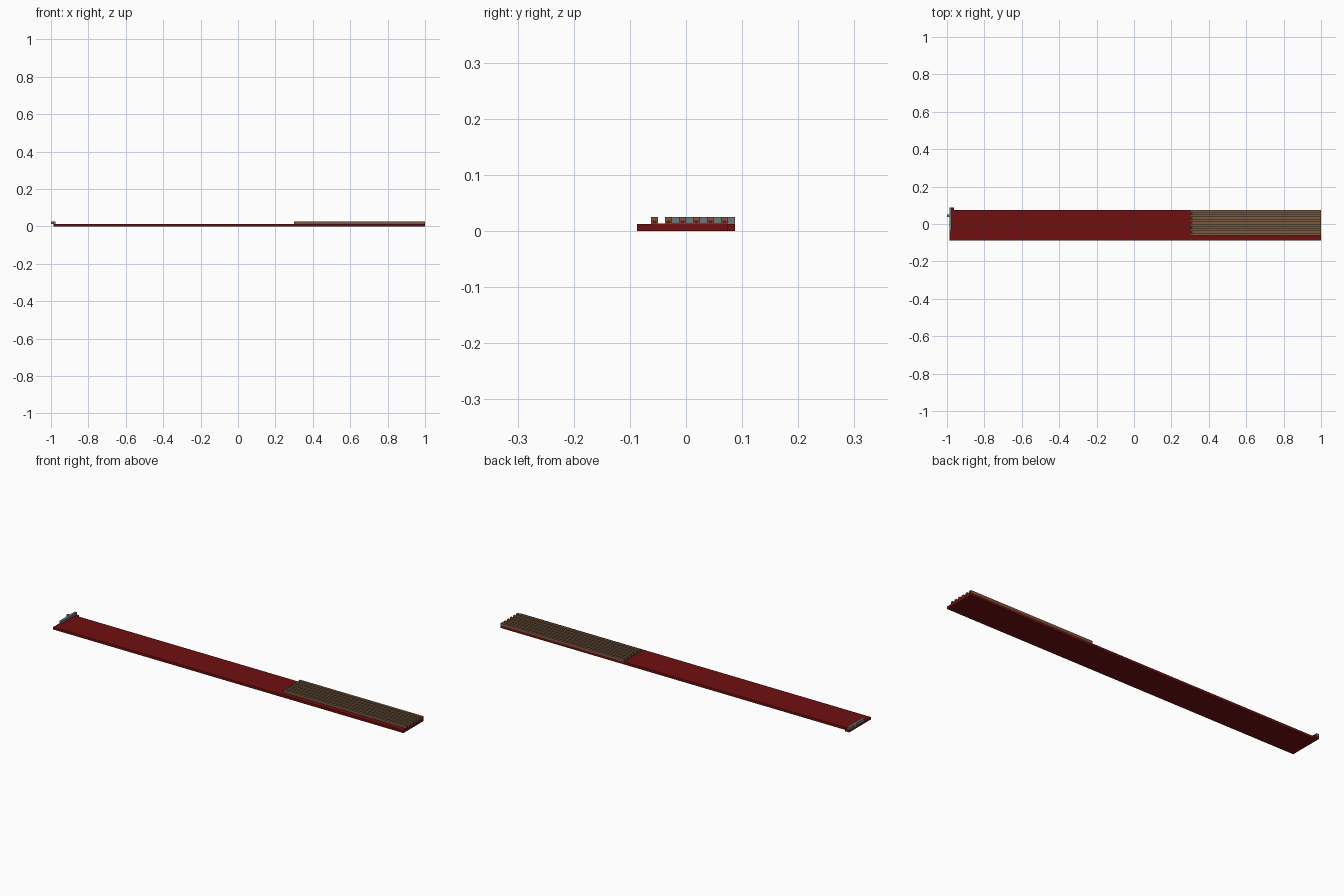
import bpy

cube = bpy.data.objects.get("Cube")
if cube:
    bpy.data.objects.remove(cube, do_unlink=True)

U = 0.0125  # block size


def material(name, rgb):
    m = bpy.data.materials.new(name)
    m.use_nodes = True
    m.diffuse_color = (*rgb, 1)
    m.node_tree.nodes["Principled BSDF"].inputs["Base Color"].default_value = (*rgb, 1)
    return m


RED = material("deep red", (0.16, 0.005, 0.005))
BROWN = material("wood brown", (0.19, 0.105, 0.055))
GREY = material("steel grey", (0.17, 0.18, 0.19))


def box(name, low, high, mat):
    center = [(a + b) / 2 for a, b in zip(low, high)]
    bpy.ops.mesh.primitive_cube_add(size=1, location=center)
    ob = bpy.context.object
    ob.name = name
    ob.scale = [b - a for a, b in zip(low, high)]
    bpy.ops.object.transform_apply(location=False, rotation=False, scale=True)
    ob.data.materials.append(mat)
    return ob


# Long flat base
box("base_slab", (-1 + U, -7 * U, 0), (1, 6 * U, U), RED)

# Brown floor showing between the ribs
box("rib_floor", (0.3 + U, -5 * U, U), (1, 6 * U, U + 0.0006), BROWN)

# Raised ribs with a red inlay on the end
for i in range(6):
    y = (2 * i - 5) * U
    box(f"rib_{i + 1}", (0.3, y, U), (0.9992, y + U, 2 * U), BROWN)
    box(f"rib_end_{i + 1}", (0.999, y + 0.2 * U, U), (1, y + 0.8 * U, 1.5 * U), RED)

# Cross bar at the far end, with its stub and corner block
box("end_bar", (-1 + U, -3 * U, U), (-1 + 2 * U, 7 * U, 2 * U), GREY)
box("end_stub", (-1, 3 * U, U), (-1 + U, 4 * U, 2 * U), GREY)
box("corner_block", (-1 + U, 6 * U, 0), (-1 + 3 * U, 7 * U, U), RED)
